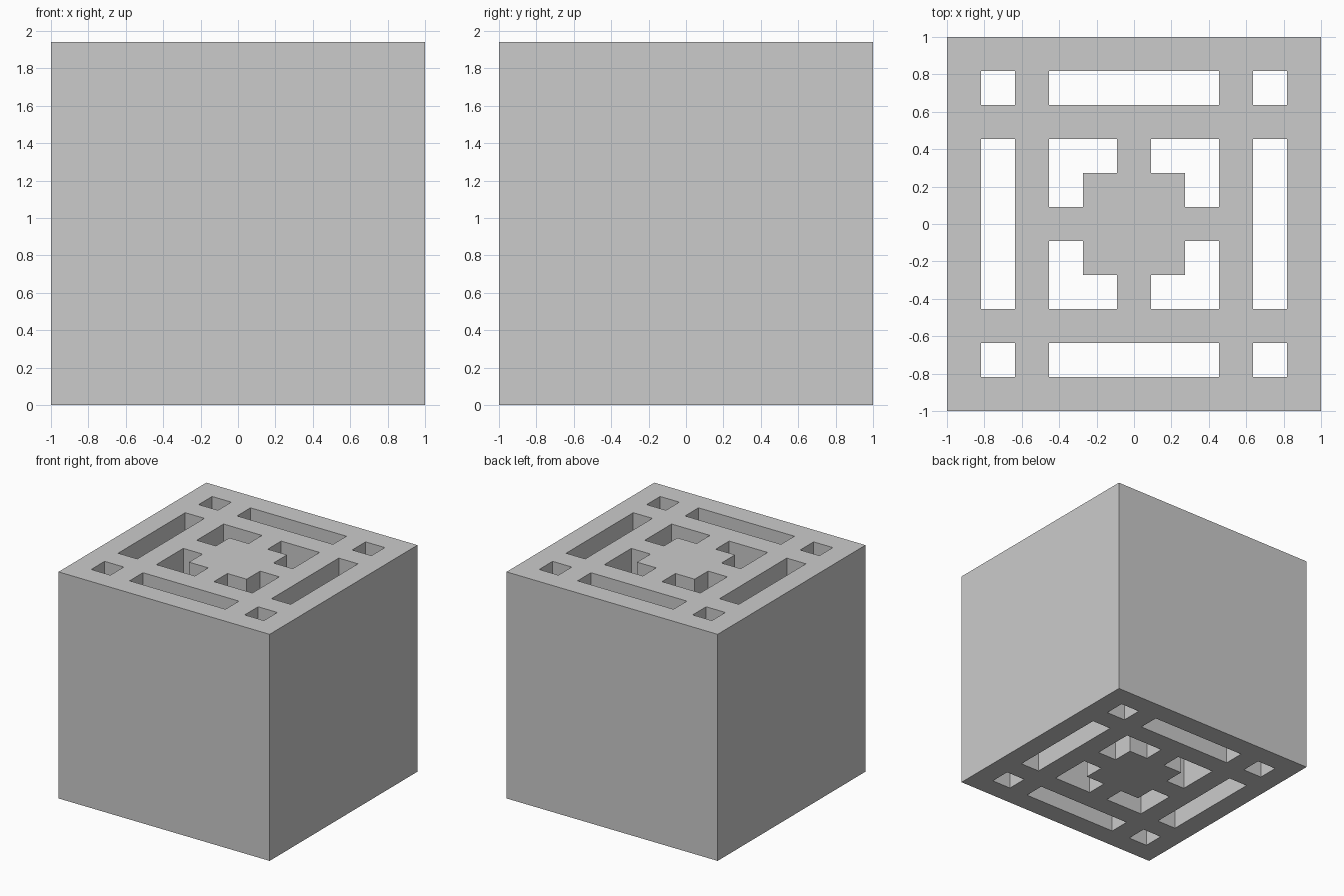
import bpy, bmesh

if "Cube" in bpy.data.objects:
    bpy.data.objects.remove(bpy.data.objects["Cube"])

N = 11                 # cells per side
CELL = 2 / N
HEIGHT = 1.94


def is_hole(i, j):
    """Pattern is symmetric about both axes, so test distance from the centre cell."""
    low, high = sorted((abs(i), abs(j)))
    square_or_slot = high == 4 and low in (0, 1, 2, 4)
    l_shape = high == 2 and low in (1, 2)
    return square_or_slot or l_shape


# Flat lattice of solid cells
bm = bmesh.new()
grid = [[bm.verts.new((-1 + i * CELL, -1 + j * CELL, 0)) for j in range(N + 1)]
        for i in range(N + 1)]
for i in range(N):
    for j in range(N):
        if not is_hole(i - N // 2, j - N // 2):
            bm.faces.new((grid[i][j], grid[i + 1][j], grid[i + 1][j + 1], grid[i][j + 1]))
bmesh.ops.delete(bm, geom=[v for v in bm.verts if not v.link_faces], context='VERTS')

# Extrude into a block with through holes
ext = bmesh.ops.extrude_face_region(bm, geom=bm.faces[:], use_keep_orig=True)
top = [g for g in ext["geom"] if isinstance(g, bmesh.types.BMVert)]
bmesh.ops.translate(bm, verts=top, vec=(0, 0, HEIGHT))
bmesh.ops.recalc_face_normals(bm, faces=bm.faces[:])

mesh = bpy.data.meshes.new("pierced_block")
bm.to_mesh(mesh)
bm.free()
bpy.context.collection.objects.link(bpy.data.objects.new("pierced_block", mesh))
